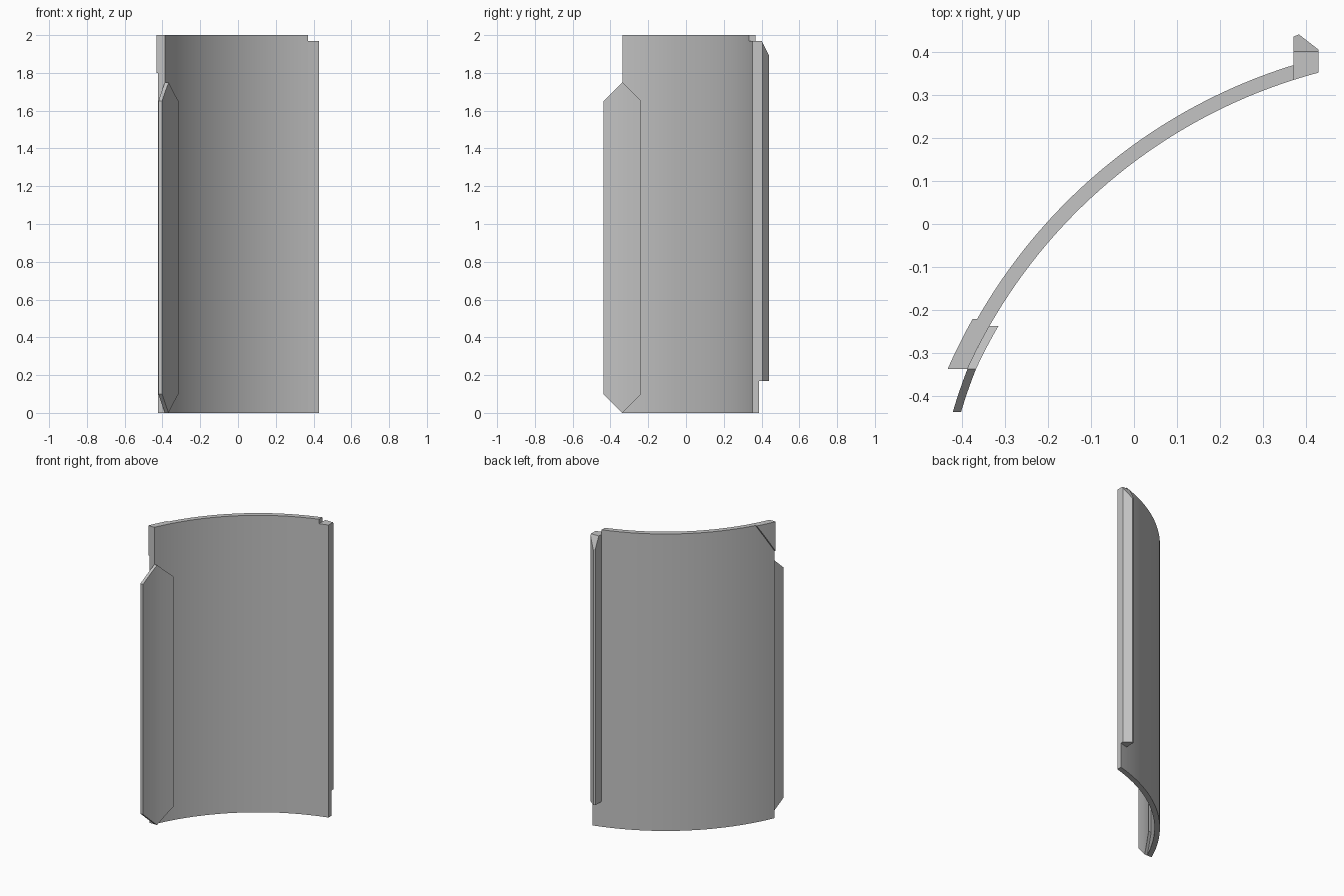
import bpy, bmesh, math

if "Cube" in bpy.data.objects:
    bpy.data.objects.remove(bpy.data.objects["Cube"], do_unlink=True)

grey = bpy.data.materials.new("plain grey")
grey.use_nodes = True
COLOUR = (0.55, 0.55, 0.55, 1)
grey.diffuse_color = COLOUR
grey.node_tree.nodes["Principled BSDF"].inputs["Base Color"].default_value = COLOUR

CX, CY = 0.748, -0.854              # centre of the panel's arc
R_IN, R_OUT = 1.247, 1.28
END_Y, NOTCH_X, END_X = -0.337, 0.37, 0.428


def at_y(y, r):
    return CX - math.sqrt(r * r - (y - CY) ** 2), y


def at_x(x, r):
    return x, CY + math.sqrt(r * r - (x - CX) ** 2)


def arc(start, end, r, n):
    """Points on the arc between two of its points."""
    a, b = (math.atan2(p[1] - CY, p[0] - CX) % math.tau for p in (start, end))
    angles = [a + (b - a) * i / n for i in range(n + 1)]
    return [(CX + r * math.cos(t), CY + r * math.sin(t)) for t in angles]


def finish(name, bm, smooth=True):
    bmesh.ops.remove_doubles(bm, verts=bm.verts, dist=0.0001)
    bmesh.ops.recalc_face_normals(bm, faces=bm.faces)
    mesh = bpy.data.meshes.new(name)
    bm.to_mesh(mesh)
    bm.free()
    mesh.materials.append(grey)
    obj = bpy.data.objects.new(name, mesh)
    bpy.context.collection.objects.link(obj)
    if smooth:
        bpy.ops.object.select_all(action="DESELECT")
        obj.select_set(True)
        bpy.context.view_layer.objects.active = obj
        bpy.ops.object.shade_smooth_by_angle(angle=math.radians(20))
    return obj


def slab(name, inner, outer, low, high):
    """Closed strip between two paths; low and high give z along the outer path."""
    bm = bmesh.new()
    rings = []
    for p, q in zip(inner, outer):
        z0, z1 = low(q[1]), high(q[1])
        rings.append([bm.verts.new((x, y, z)) for (x, y), z in
                      ((p, z0), (q, z0), (q, z1), (p, z1))])
    for a, b in zip(rings, rings[1:]):
        for k in range(4):
            m = (k + 1) % 4
            bm.faces.new((a[k], a[m], b[m], b[k]))
    bm.faces.new(rings[0])
    bm.faces.new(rings[-1])
    return finish(name, bm)


def bottom(y):
    return 0


# Main curved panel and its slightly lowered edge
slab("curved_panel",
     arc(at_y(END_Y, R_IN), at_x(NOTCH_X, R_IN), R_IN, 36),
     arc(at_y(END_Y, R_OUT), at_x(NOTCH_X, R_OUT), R_OUT, 36),
     bottom, lambda y: 2)
slab("lowered_panel_edge",
     arc(at_x(NOTCH_X, R_IN), at_x(END_X, R_IN), R_IN, 3),
     arc(at_x(NOTCH_X, R_OUT), at_x(END_X, R_OUT), R_OUT, 3),
     bottom, lambda y: 1.97)

# Joining tongue with pointed ends on the inner face, bent in past the panel
ys = [END_Y + 0.1 * (i / 4 - 1) for i in range(9)]


def tongue_path(r):
    return [at_y(y, r - 0.06 * max(0, END_Y - y)) for y in ys]


slab("joining_tongue", tongue_path(1.229), tongue_path(R_IN),
     lambda y: abs(y - END_Y), lambda y: 1.75 - abs(y - END_Y))

# Triangular corner plate on the outer face
ys_corner = [END_Y + 0.117 * i / 5 for i in range(6)]
slab("corner_plate",
     [at_y(y, R_OUT - 0.002) for y in ys_corner],
     [at_y(y, 1.289) for y in ys_corner],
     lambda y: 1.8 + 0.199 * (y - END_Y) / 0.117, lambda y: 2)

# Hooked rib along the other edge, with a sloping top
bm = bmesh.new()
profile = [at_x(NOTCH_X, R_OUT - 0.004), (NOTCH_X, 0.435), (0.383, 0.44),
           (END_X, 0.405), at_x(END_X, R_OUT - 0.004)]
base = bm.faces.new([bm.verts.new((x, y, 0.17)) for x, y in profile])
cap = bmesh.ops.extrude_face_region(bm, geom=[base], use_keep_orig=True)["geom"]
for v in cap:
    if isinstance(v, bmesh.types.BMVert):
        v.co.z = 1.97
# Cut the sloping top, then close it
cut = bmesh.ops.bisect_plane(bm, geom=bm.verts[:] + bm.edges[:] + bm.faces[:],
                             plane_co=(0, 0.4, 1.97), plane_no=(0, 2, 1),
                             clear_outer=True)
bmesh.ops.holes_fill(bm, edges=[e for e in bm.edges if e.is_boundary])
finish("hooked_rib", bm, smooth=False)
